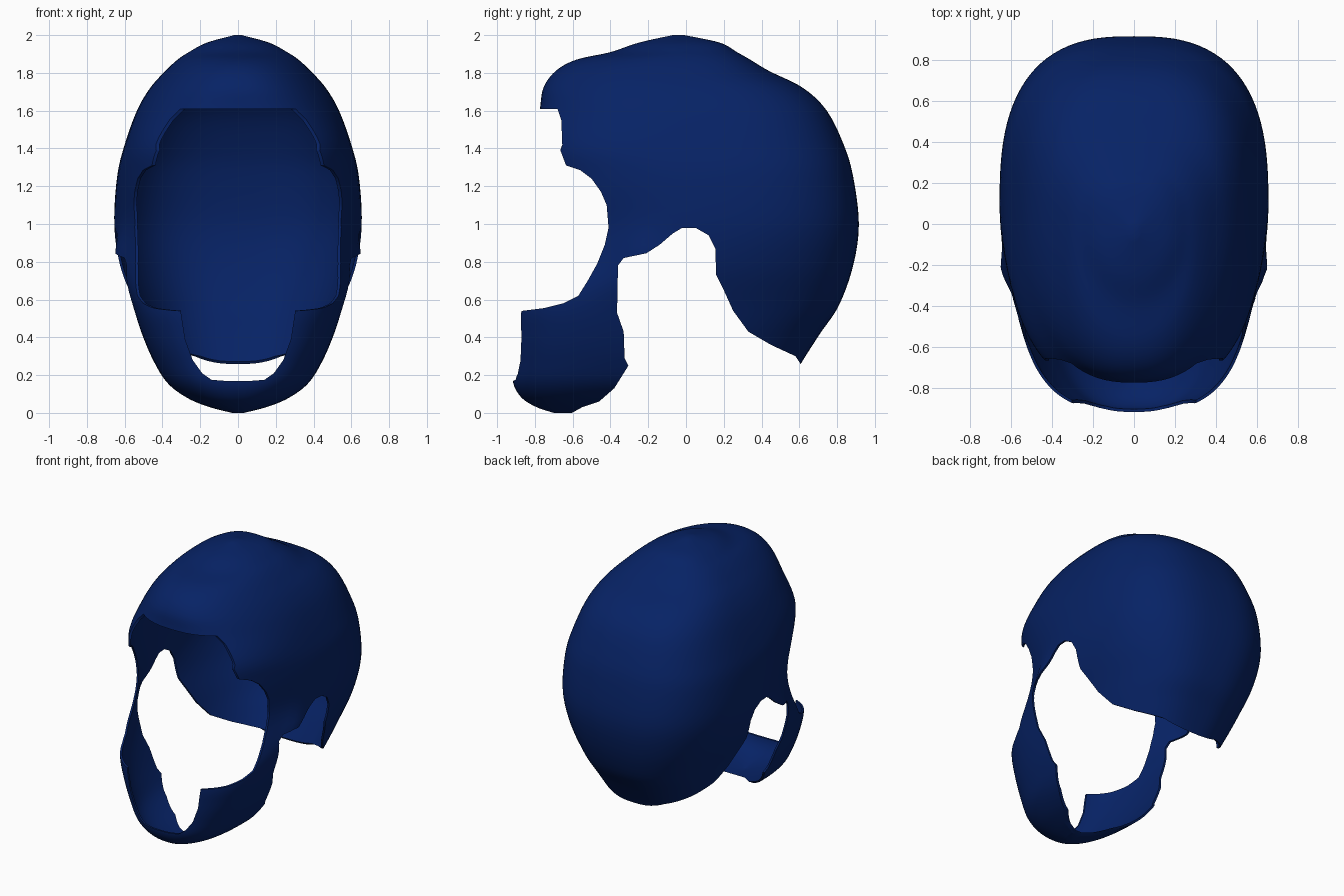
import bpy, bmesh, math

if "Cube" in bpy.data.objects:
    bpy.data.objects.remove(bpy.data.objects["Cube"])

SEGMENTS, STEPS = 96, 6

# Horizontal slices of the head: z, front y, widest y, back y, half width, front roundness
SLICES = [
    (0.00, -0.70, -0.60, -0.45, 0.03, 2.0),
    (0.03, -0.79, -0.50, 0.25, 0.15, 2.2),
    (0.08, -0.87, -0.45, 0.45, 0.27, 2.4),
    (0.16, -0.915, -0.35, 0.55, 0.375, 2.6),
    (0.28, -0.915, -0.25, 0.62, 0.45, 2.9),
    (0.42, -0.915, -0.22, 0.71, 0.51, 3.0),
    (0.57, -0.915, -0.18, 0.81, 0.56, 2.9),
    (0.78, -0.90, -0.05, 0.885, 0.628, 2.0),
    (1.00, -0.86, 0.08, 0.915, 0.655, 1.9),
    (1.25, -0.83, 0.12, 0.885, 0.64, 2.4),
    (1.42, -0.81, 0.10, 0.835, 0.60, 2.8),
    (1.60, -0.775, 0.08, 0.745, 0.535, 2.5),
    (1.72, -0.755, 0.05, 0.62, 0.465, 2.3),
    (1.81, -0.69, 0.00, 0.44, 0.385, 2.2),
    (1.87, -0.58, -0.02, 0.34, 0.32, 2.1),
    (1.91, -0.40, -0.02, 0.27, 0.26, 2.0),
    (1.96, -0.25, -0.03, 0.18, 0.165, 2.0),
    (2.00, -0.07, -0.04, -0.01, 0.02, 2.0),
]

# Side outlines (y, z) of the face opening and of the ear and neck opening
FACE = [(-1.3, 1.61), (-0.68, 1.61), (-0.66, 1.55), (-0.655, 1.42), (-0.665, 1.39),
        (-0.635, 1.31), (-0.56, 1.285), (-0.50, 1.24), (-0.45, 1.17), (-0.42, 1.10),
        (-0.41, 0.98), (-0.43, 0.89), (-0.47, 0.79), (-0.52, 0.70), (-0.57, 0.62),
        (-0.65, 0.58), (-0.75, 0.555), (-0.87, 0.54), (-1.3, 0.54)]
EAR = [(0.61, 0.255), (0.58, 0.30), (0.45, 0.36), (0.33, 0.43), (0.25, 0.54), (0.20, 0.65),
       (0.16, 0.73), (0.155, 0.87), (0.12, 0.94), (0.05, 0.98), (-0.02, 0.98), (-0.07, 0.95),
       (-0.14, 0.89), (-0.21, 0.845), (-0.33, 0.82), (-0.36, 0.78), (-0.365, 0.53),
       (-0.33, 0.43), (-0.325, 0.29), (-0.305, 0.25), (-0.38, 0.13), (-0.46, 0.06),
       (-0.55, 0.03), (-0.64, -0.02), (-0.64, -0.1), (1.3, -0.1), (1.3, 0.22), (0.64, 0.255)]
# Front outline (x, z) of the mouth opening, right half
MOUTH = [(0.05, 0.168), (0.14, 0.175), (0.19, 0.21), (0.24, 0.28), (0.28, 0.39),
         (0.30, 0.52), (0.31, 0.62)]


def catmull(a, b, c, d, t):
    return 0.5 * (2*b + (c - a)*t + (2*a - 5*b + 4*c - d)*t*t + (3*b - a - 3*c + d)*t**3)


def smooth_slices():
    pts = [SLICES[0]] + SLICES + [SLICES[-1]]
    for i in range(len(SLICES) - 1):
        for k in range(STEPS):
            yield [catmull(*v, k / STEPS) for v in zip(*pts[i:i + 4])]
    yield SLICES[-1]


def spow(v, e):
    return math.copysign(abs(v) ** e, v)


def finish(bm, name):
    bmesh.ops.recalc_face_normals(bm, faces=bm.faces)
    mesh = bpy.data.meshes.new(name)
    bm.to_mesh(mesh)
    bm.free()
    ob = bpy.data.objects.new(name, mesh)
    bpy.context.collection.objects.link(ob)
    return ob


def prism(name, outline, place, lo, hi):
    """Closed prism from a 2D outline."""
    bm = bmesh.new()
    a, b = ([bm.verts.new(place(p, d)) for p in outline] for d in (lo, hi))
    n = len(outline)
    bm.faces.new(a)
    bm.faces.new(b[::-1])
    for i in range(n):
        bm.faces.new((a[i], b[i], b[(i + 1) % n], a[(i + 1) % n]))
    ob = finish(bm, name)
    ob.hide_render = True
    return ob


# Closed head form lofted from the slices
bm = bmesh.new()
rings = []
for z, yf, yc, yb, w, nf in smooth_slices():
    ring = []
    for s in range(SEGMENTS):
        a = 2 * math.pi * s / SEGMENTS
        n, reach = (nf, yc - yf) if math.sin(a) < 0 else (2.7, yb - yc)
        x = w * spow(math.cos(a), 2 / n)
        y = yc + reach * spow(math.sin(a), 2 / n)
        # slight flare in front of the ear
        flare = 0.035 * math.exp(-((y + 0.22) / 0.1) ** 2 - ((z - 0.8) / 0.14) ** 2)
        x += math.copysign(flare, x) if abs(x) > 0.3 else 0
        ring.append(bm.verts.new((x, y, z)))
    rings.append(ring)
for r0, r1 in zip(rings, rings[1:]):
    for s in range(SEGMENTS):
        t = (s + 1) % SEGMENTS
        bm.faces.new((r0[s], r0[t], r1[t], r1[s]))
bm.faces.new(rings[0][::-1])
bm.faces.new(rings[-1])
shell = finish(bm, "helmet_shell")

# Thin wall, then the openings
bpy.context.view_layer.objects.active = shell
shell.select_set(True)
wall = shell.modifiers.new("wall", 'SOLIDIFY')
wall.thickness, wall.offset = 0.014, -1
bpy.ops.object.modifier_apply(modifier=wall.name)

side = lambda p, d: (d, p[0], p[1])
front = lambda p, d: (p[0], d, p[1])
cutters = [
    prism("face_cutter", FACE, side, -1, 1),
    prism("ear_cutter", EAR, side, -1, 1),
    prism("mouth_cutter", MOUTH + [(-x, z) for x, z in MOUTH[::-1]], front, -1.3, -0.5),
]
for cutter in cutters:
    cut = shell.modifiers.new(cutter.name, 'BOOLEAN')
    cut.operation, cut.solver, cut.object = 'DIFFERENCE', 'EXACT', cutter
    bpy.ops.object.modifier_apply(modifier=cut.name)
    bpy.data.objects.remove(cutter)

# Smooth navy finish
bpy.ops.object.shade_smooth_by_angle(angle=math.radians(40))
navy = bpy.data.materials.new("navy")
navy.diffuse_color = (0.002, 0.016, 0.13, 1)
navy.use_nodes = True
navy.node_tree.nodes["Principled BSDF"].inputs["Base Color"].default_value = navy.diffuse_color
shell.data.materials.clear()
shell.data.materials.append(navy)
